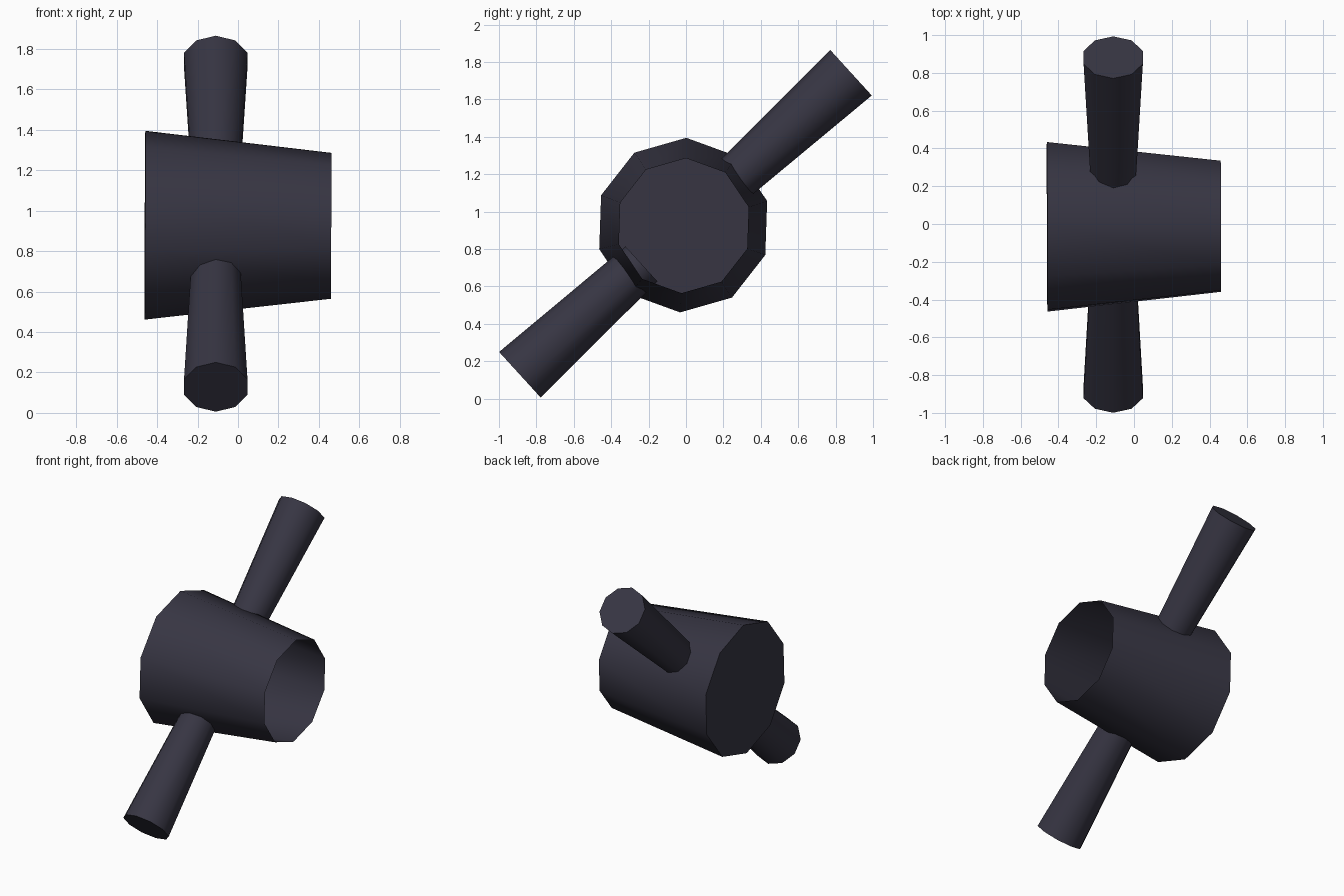
import bpy, bmesh, math
from mathutils import Matrix, Vector

if "Cube" in bpy.data.objects:
    bpy.data.objects.remove(bpy.data.objects["Cube"])

dark = bpy.data.materials.new("dark slate")
dark.diffuse_color = (0.038, 0.036, 0.056, 1)
dark.use_nodes = True
dark.node_tree.nodes["Principled BSDF"].inputs["Base Color"].default_value = dark.diffuse_color


def tapered_tube(name, start, end, r_start, r_end, side, cap_start, cap_end, turn=0):
    """Ten-sided tapered tube between two points; side = direction of vertex 0."""
    a, b = Vector(start), Vector(end)
    axis = (b - a).normalized()
    u = Vector(side)
    u = (u - axis * u.dot(axis)).normalized()
    u = Matrix.Rotation(turn, 3, axis) @ u
    bm = bmesh.new()
    rings = []
    for centre, r in ((a, r_start), (b, r_end)):
        rings.append([bm.verts.new(centre + Matrix.Rotation(math.tau * i / 10, 3, axis) @ u * r)
                      for i in range(10)])
    for i in range(10):
        j = (i + 1) % 10
        bm.faces.new((rings[0][i], rings[0][j], rings[1][j], rings[1][i]))
    if cap_start:
        bm.faces.new(rings[0][::-1])
    if cap_end:
        bm.faces.new(rings[1])
    mesh = bpy.data.meshes.new(name)
    bm.to_mesh(mesh)
    bm.free()
    mesh.materials.append(dark)
    ob = bpy.data.objects.new(name, mesh)
    bpy.context.collection.objects.link(ob)
    bpy.ops.object.select_all(action='DESELECT')
    ob.select_set(True)
    bpy.context.view_layer.objects.active = ob
    bpy.ops.object.shade_smooth_by_angle(angle=math.radians(45))
    return ob


# Hub: closed wide end at -x, open narrow end at +x
tapered_tube("hub", (-0.46, -0.015, 0.928), (0.46, -0.012, 0.925), 0.467, 0.361,
             (0, 0, 1), True, False, turn=math.radians(-2))

# Two handles flaring outward from the hub wall
mid = Vector((-0.11, -0.002, 0.9365))
for name, tip, inner in (("upper_handle", (-0.11, 0.882, 1.743), 0.36),
                         ("lower_handle", (-0.11, -0.888, 0.128), 0.32)):
    tip = Vector(tip)
    root = mid + (tip - mid).normalized() * inner
    tapered_tube(name, root, tip, 0.126, 0.165, (0, 0, 1), False, True)
